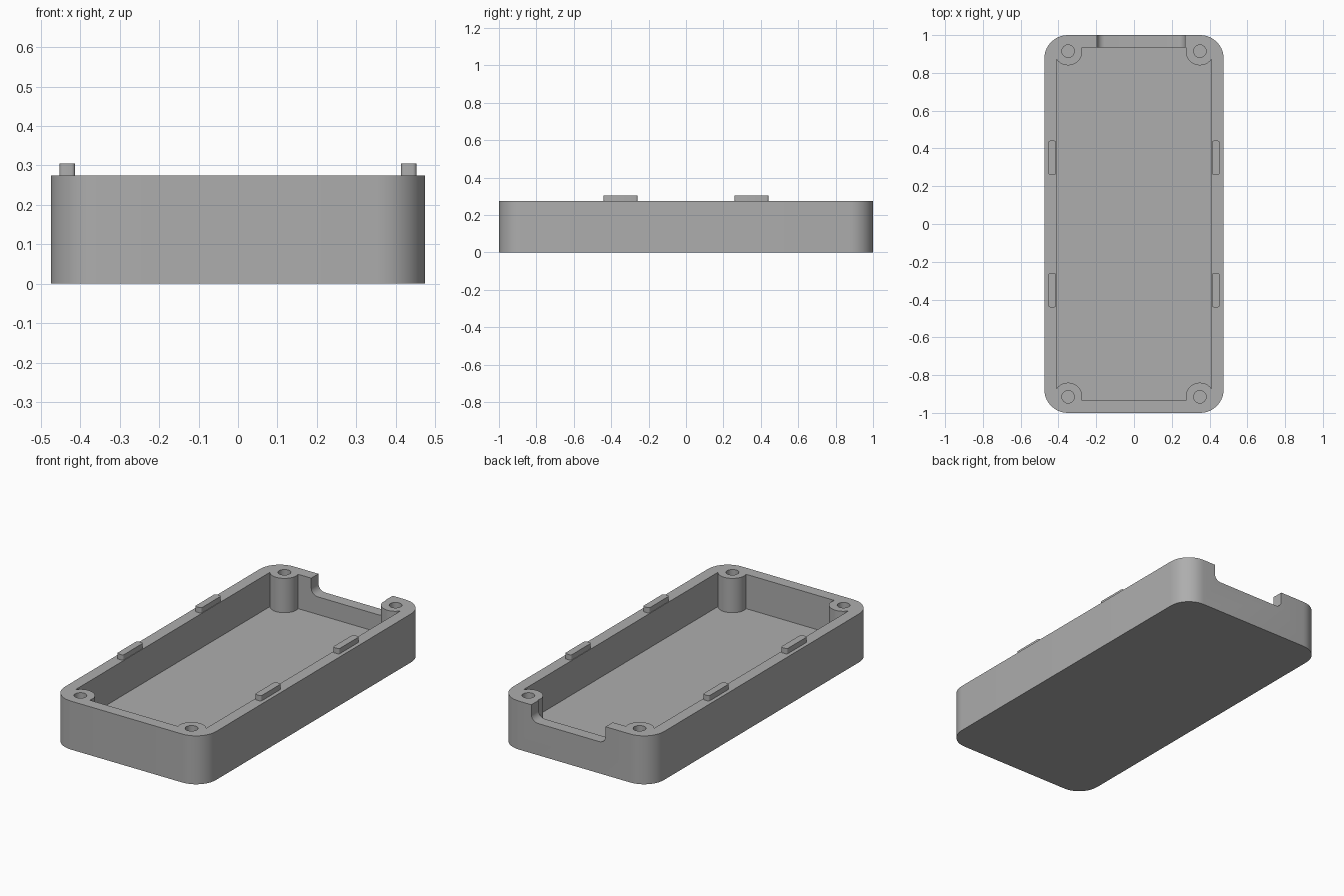
import bpy, bmesh, math

if "Cube" in bpy.data.objects:
    bpy.data.objects.remove(bpy.data.objects["Cube"], do_unlink=True)

HALF_X, HALF_Y, RIM = 0.475, 1.0, 0.275
WALL, FLOOR = 0.065, 0.08
POST_X, POST_Y = 0.349, 0.915
TOP = RIM + 0.2

grey = bpy.data.materials.new("light grey plastic")
grey.use_nodes = True
colour = (0.42, 0.42, 0.42, 1)
grey.diffuse_color = colour
grey.node_tree.nodes["Principled BSDF"].inputs["Base Color"].default_value = colour


def rounded_rect(x0, x1, y0, y1, r, steps=10):
    """Outline of a rectangle with rounded corners, counter-clockwise."""
    points = []
    corners = [(x1 - r, y1 - r), (x0 + r, y1 - r), (x0 + r, y0 + r), (x1 - r, y0 + r)]
    for quarter, (cx, cy) in enumerate(corners):
        for i in range(steps + 1):
            a = math.pi / 2 * (quarter + i / steps)
            points.append((cx + r * math.cos(a), cy + r * math.sin(a)))
    return points


def circle(cx, cy, r, steps=48):
    return [(cx + r * math.cos(2 * math.pi * i / steps),
             cy + r * math.sin(2 * math.pi * i / steps)) for i in range(steps)]


def prism(name, outline, lo, hi, along_y=False):
    """Extrude an outline along z, or an xz outline along y."""
    bm = bmesh.new()
    place = (lambda a, b: (a, lo, b)) if along_y else (lambda a, b: (a, b, lo))
    face = bm.faces.new([bm.verts.new(place(a, b)) for a, b in outline])
    moved = bmesh.ops.extrude_face_region(bm, geom=[face])["geom"]
    shift = (0, hi - lo, 0) if along_y else (0, 0, hi - lo)
    bmesh.ops.translate(bm, vec=shift, verts=[v for v in moved if isinstance(v, bmesh.types.BMVert)])
    bmesh.ops.recalc_face_normals(bm, faces=bm.faces)
    mesh = bpy.data.meshes.new(name)
    bm.to_mesh(mesh)
    bm.free()
    mesh.materials.append(grey)
    obj = bpy.data.objects.new(name, mesh)
    bpy.context.collection.objects.link(obj)
    return obj


def activate(obj):
    bpy.ops.object.select_all(action="DESELECT")
    obj.select_set(True)
    bpy.context.view_layer.objects.active = obj


def cut(target, cutter):
    """Subtract the cutter from the target and discard it."""
    cutter.hide_render = True
    mod = target.modifiers.new("cut", "BOOLEAN")
    mod.operation, mod.solver, mod.object = "DIFFERENCE", "EXACT", cutter
    activate(target)
    bpy.ops.object.modifier_apply(modifier=mod.name)
    bpy.data.objects.remove(cutter, do_unlink=True)


corners = [(sx * POST_X, sy * POST_Y) for sx in (-1, 1) for sy in (-1, 1)]

# Tray shell, hollowed around the four corner screw posts
tray = prism("tray", rounded_rect(-HALF_X, HALF_X, -HALF_Y, HALF_Y, 0.125), 0, RIM)
ix, iy = HALF_X - WALL, HALF_Y - WALL
cavity = prism("cavity_cutter", [(-ix, -iy), (ix, -iy), (ix, iy), (-ix, iy)], FLOOR, TOP)
for x, y in corners:
    cut(cavity, prism("post_cutter", circle(x, y, 0.075), 0, TOP + 0.1))
cut(tray, cavity)

# Screw holes
for x, y in corners:
    cut(tray, prism("hole_cutter", circle(x, y, 0.033, 32), FLOOR, TOP))

# Cable notch in the back wall, with rounded lower corners
notch = rounded_rect(-0.195, 0.271, 0.18, TOP, 0.04)
cut(tray, prism("notch_cutter", notch, 0.9, HALF_Y + 0.1, along_y=True))
activate(tray)
bpy.ops.object.shade_smooth_by_angle(angle=math.radians(30))

# Locating tabs on the long rims
for side, sx in (("right", -1), ("left", 1)):
    for end, sy in (("front", -1), ("back", 1)):
        x, y = sx * 0.433, sy * 0.35
        tab = prism(f"{end}_{side}_tab",
                    rounded_rect(x - 0.02, x + 0.02, y - 0.091, y + 0.091, 0.01, 4),
                    RIM - 0.01, 0.305)
        activate(tab)
        bpy.ops.object.shade_smooth_by_angle(angle=math.radians(30))
